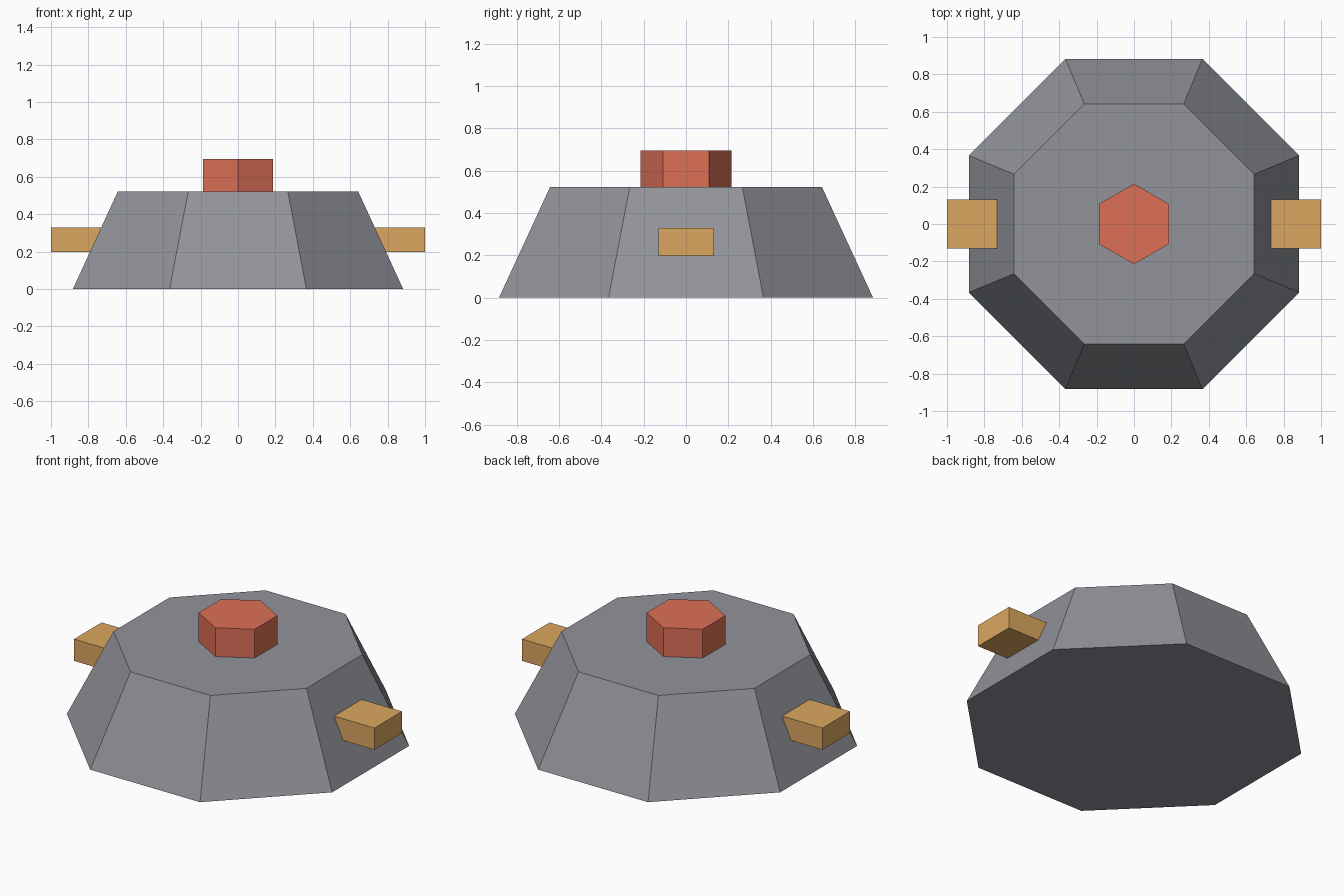
import bpy
import math

cube = bpy.data.objects.get("Cube")
if cube:
    bpy.data.objects.remove(cube, do_unlink=True)


def make_material(name, rgb):
    mat = bpy.data.materials.new(name)
    mat.use_nodes = True
    colour = (*rgb, 1.0)
    mat.diffuse_color = colour
    mat.node_tree.nodes["Principled BSDF"].inputs["Base Color"].default_value = colour
    return mat


def prism(name, sides, r_bottom, r_top, z_low, z_high, turn, mat):
    bpy.ops.mesh.primitive_cone_add(
        vertices=sides, radius1=r_bottom, radius2=r_top, depth=z_high - z_low,
        location=(0, 0, (z_low + z_high) / 2), rotation=(0, 0, turn))
    obj = bpy.context.object
    obj.name = name
    obj.data.materials.append(mat)
    bpy.ops.object.transform_apply(location=True, rotation=True, scale=True)
    return obj


def block(name, centre, size, mat):
    bpy.ops.mesh.primitive_cube_add(size=1, location=centre)
    obj = bpy.context.object
    obj.name = name
    obj.scale = size
    obj.data.materials.append(mat)
    bpy.ops.object.transform_apply(location=True, rotation=True, scale=True)
    return obj


grey = make_material("steel_grey", (0.285, 0.295, 0.325))
red = make_material("brick_red", (0.72, 0.16, 0.095))
tan = make_material("brass_tan", (0.72, 0.39, 0.115))

# Tapered octagonal body, flat sides facing the axes
prism("body", 8, 0.956, 0.695, 0.0, 0.523, math.pi / 8, grey)

# Hexagonal button on top, corners to front and back
prism("top_button", 6, 0.215, 0.215, 0.515, 0.696, 0.0, red)

# Side lugs sunk into the sloping walls
for side, sign in (("left", 1), ("right", -1)):
    block(side + "_lug", (sign * 0.86, 0, 0.263), (0.28, 0.262, 0.131), tan)
